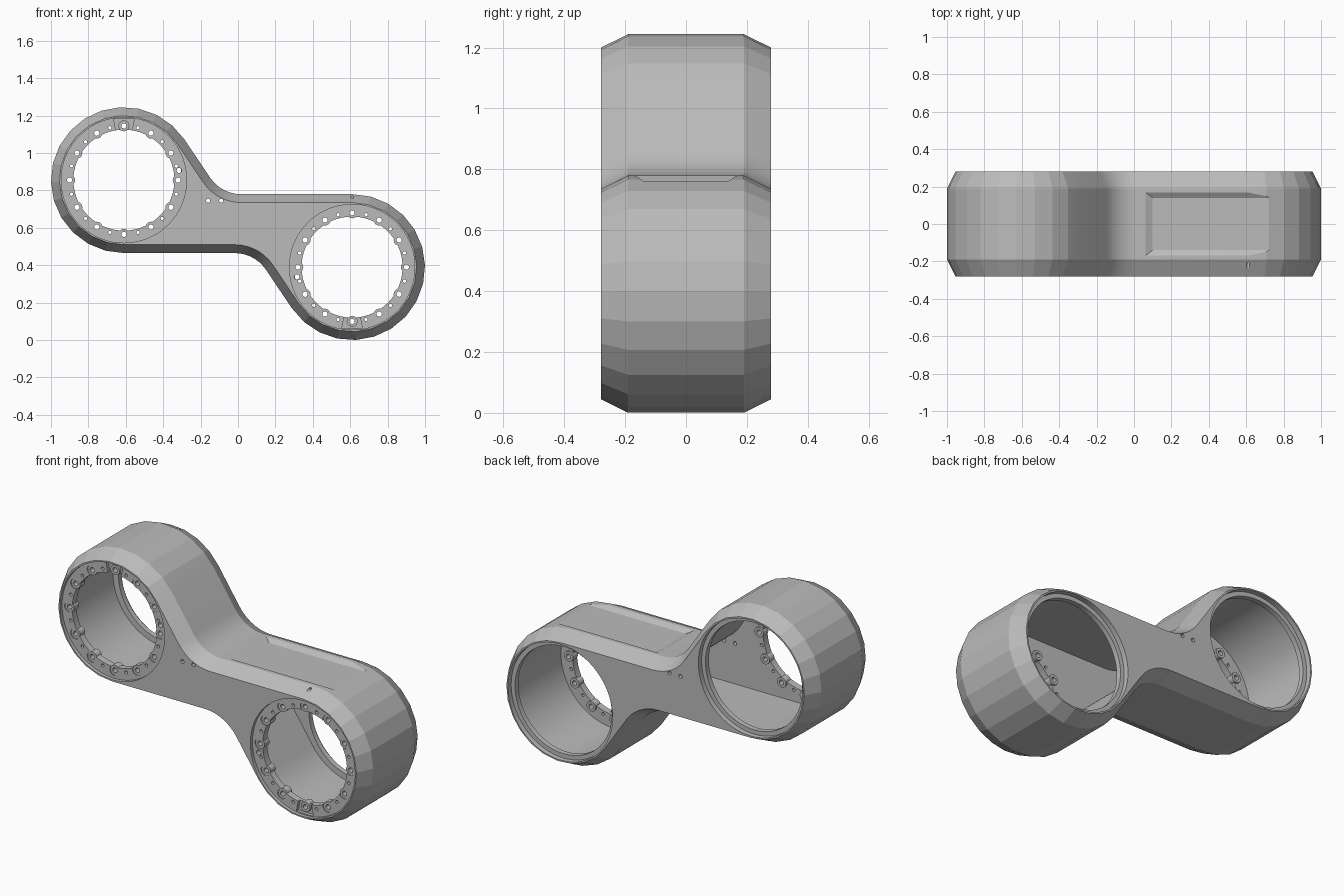
import bpy
import bmesh
from math import cos, sin, radians, pi
from mathutils import Matrix, Vector

if "Cube" in bpy.data.objects:
    bpy.data.objects.remove(bpy.data.objects["Cube"])

MID = 0.6225                        # height of the half-turn symmetry axis
RING = Vector((0.61, 0.39))         # centre of the lower ring (x, z)
RADIUS = 0.39

grey = bpy.data.materials.new("plain_grey")
grey.use_nodes = True
grey.diffuse_color = (0.5, 0.5, 0.5, 1)
grey.node_tree.nodes["Principled BSDF"].inputs["Base Color"].default_value = (0.5, 0.5, 0.5, 1)


def arc(centre, r, start, end, steps):
    """Points along an arc in the xz plane, angles in degrees."""
    angles = [radians(start + (end - start) * i / steps) for i in range(steps + 1)]
    return [(centre[0] + r * cos(a), centre[1] + r * sin(a)) for a in angles]


def outline(inset, ring_steps=16, fillet_steps=7):
    """S-shaped link silhouette, inset from its edge."""
    half = arc(RING, RADIUS - inset, 90, -146, ring_steps)
    half += arc((-0.017, 0.265), 0.2 + inset, 34, 90, fillet_steps)
    return half + [(-x, 2 * MID - z) for x, z in half]


def loft(bm, sections):
    """Skin a list of (y, outline) sections and close both ends."""
    loops = [[bm.verts.new((x, y, z)) for x, z in pts] for y, pts in sections]
    n = len(loops[0])
    for a, b in zip(loops, loops[1:]):
        for i in range(n):
            j = (i + 1) % n
            bm.faces.new((a[i], a[j], b[j], b[i]))
    bm.faces.new(loops[0])
    bm.faces.new(loops[-1])


def cylinder(bm, x, z, r, y0, y1, steps=24):
    loft(bm, [(y, arc((x, z), r, 0, 360 - 360 / steps, steps - 1)) for y in (y0, y1)])


def finish(bm, name):
    bmesh.ops.recalc_face_normals(bm, faces=bm.faces)
    mesh = bpy.data.meshes.new(name)
    bm.to_mesh(mesh)
    bm.free()
    obj = bpy.data.objects.new(name, mesh)
    bpy.context.collection.objects.link(obj)
    mesh.materials.append(grey)
    return obj


def cut(target, bm):
    """Subtract a temporary solid from the target."""
    cutter = finish(bm, "cutter")
    cutter.hide_render = True
    mod = target.modifiers.new("cut", 'BOOLEAN')
    mod.operation = 'DIFFERENCE'
    mod.solver = 'EXACT'
    mod.object = cutter
    bpy.context.view_layer.objects.active = target
    bpy.ops.object.modifier_apply(modifier=mod.name)
    bpy.data.objects.remove(cutter)


def both_ends():
    """Centre and turning angle of each ring."""
    return ((RING.x, RING.y, 180), (-RING.x, 2 * MID - RING.y, 0))


def around(count, offset=0, r=0.29):
    """Positions evenly spaced on the bolt circle of both rings."""
    for x, z, turn in both_ends():
        for i in range(count):
            a = radians(turn + offset + 360 * i / count)
            yield x + r * cos(a), z + r * sin(a)


# Link body with chamfered rims
bm = bmesh.new()
loft(bm, [(-0.28, outline(0.045)), (-0.19, outline(0)),
          (0.19, outline(0)), (0.28, outline(0.045))])
body = finish(bm, "link_body")

# Hollow inside
bm = bmesh.new()
loft(bm, [(y, outline(0.045, 48, 12)) for y in (-0.22, 0.22)])
cut(body, bm)

# Front and rear openings with their stepped seats: radius, y start, y end
for r, y0, y1 in ((0.27, -0.3, -0.1), (0.335, -0.3, -0.26),
                  (0.31, 0.1, 0.3), (0.335, 0.25, 0.3)):
    bm = bmesh.new()
    for x, z, turn in both_ends():
        cylinder(bm, x, z, r, y0, y1, 72)
    cut(body, bm)

# Shallow key slot in each front flange
bm = bmesh.new()
for x, z, turn in both_ends():
    s = 1 if turn == 0 else -1
    pts = [(x + u * s, z + v * s) for u, v in
           ((-0.04, 0.25), (0.04, 0.25), (0.055, 0.328), (-0.055, 0.328))]
    loft(bm, [(y, pts) for y in (-0.27, -0.24)])
cut(body, bm)

# Sockets for the bolt bosses
bm = bmesh.new()
for x, z in around(12):
    cylinder(bm, x, z, 0.029, -0.275, -0.2, 20)
cut(body, bm)

# Pin holes between the bosses, one sensor hole per ring, paired arm holes
bm = bmesh.new()
for x, z in around(12, 15):
    cylinder(bm, x, z, 0.009, -0.275, -0.2, 12)
for x, z in around(1, 10, 0.3):
    cylinder(bm, x, z, 0.014, -0.275, -0.2, 12)
for x in (-0.16, -0.09):
    cylinder(bm, x, 0.745, 0.011, -0.3, 0.3, 12)
cylinder(bm, RING.x, 0.765, 0.008, -0.3, -0.2, 12)
cut(body, bm)

# Shallow pocket with sloping sides along the top of the arm
bm = bmesh.new()
bmesh.ops.create_cube(bm, size=1)
for v in bm.verts:
    top = v.co.z > 0
    half_width = 0.2 if top else 0.14
    start = 0.02 if top else 0.1
    v.co = (0.9 if v.co.x > 0 else start,
            half_width if v.co.y > 0 else -half_width,
            0.8 if top else 0.762)
cut(body, bm)

# Tubular bolt bosses around each flange
bm = bmesh.new()
for x, z in around(12):
    rings = [arc((x, z), r, 0, 342, 19) for r in (0.029, 0.014)]
    path = [(-0.255, rings[0]), (-0.21, rings[0]), (-0.21, rings[1]), (-0.255, rings[1])]
    loops = [[bm.verts.new((px, y, pz)) for px, pz in pts] for y, pts in path]
    for k in range(4):
        a, b = loops[k], loops[(k + 1) % 4]
        for i in range(20):
            j = (i + 1) % 20
            bm.faces.new((a[i], a[j], b[j], b[i]))
bosses = finish(bm, "bolt_bosses")

# Facets stay crisp on the outer shell, fine curves are smooth
for obj, angle in ((body, 11), (bosses, 40)):
    obj.data.shade_smooth()
    obj.data.set_sharp_from_angle(angle=radians(angle))
